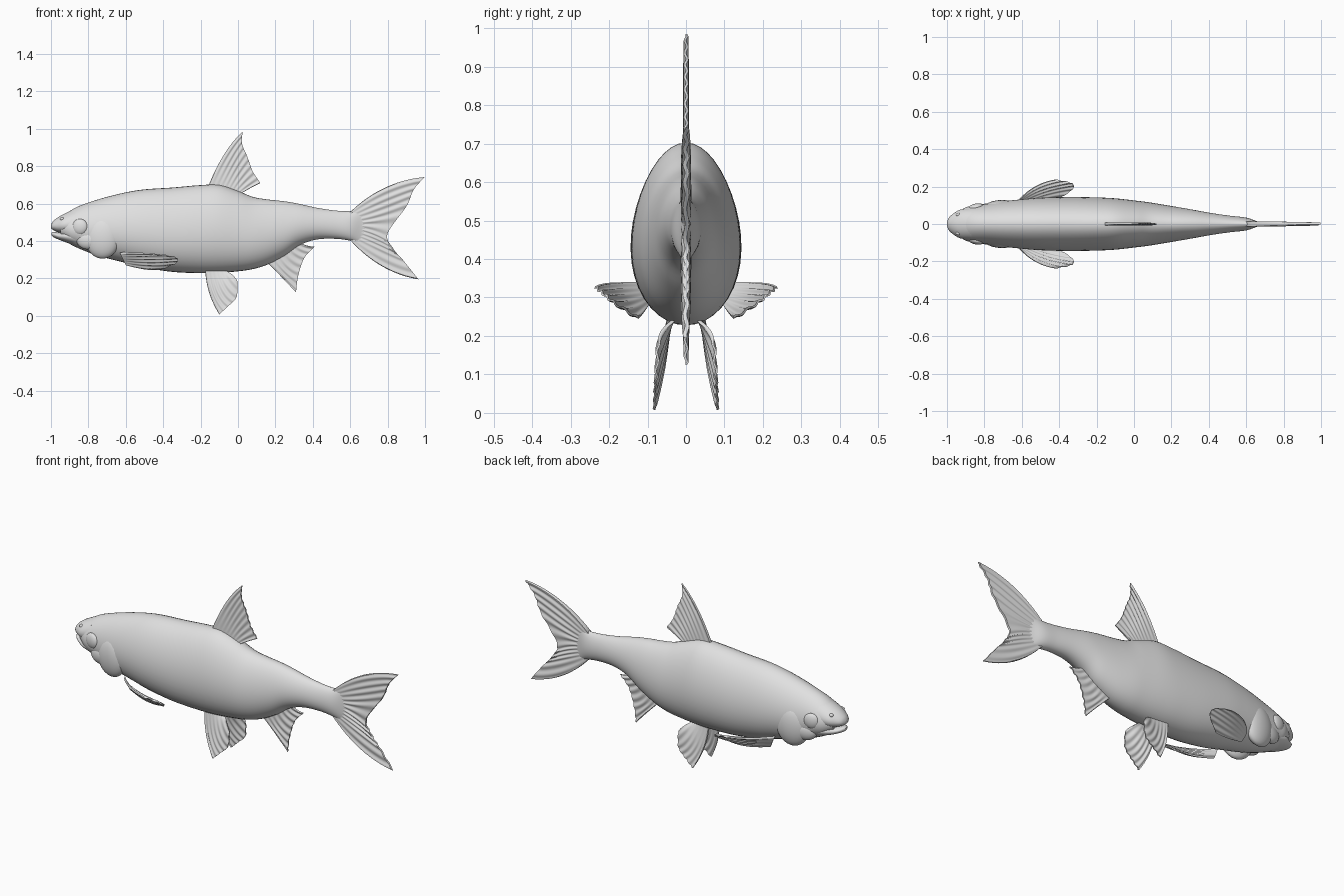
import bpy, bmesh, math
from mathutils import Vector, Matrix

if "Cube" in bpy.data.objects:
    bpy.data.objects.remove(bpy.data.objects["Cube"])

GREY = bpy.data.materials.new("plain grey")
GREY.diffuse_color = (0.75, 0.75, 0.75, 1)
GREY.use_nodes = True
GREY.node_tree.nodes["Principled BSDF"].inputs["Base Color"].default_value = GREY.diffuse_color


def spline(pts, t):
    """Smooth curve through the points, t from 0 to 1."""
    n = len(pts) - 1
    s = min(max(t, 0), 1) * n
    i = min(int(s), n - 1)
    f = s - i
    p = [Vector(pts[k]) for k in (max(i - 1, 0), i, i + 1, min(i + 2, n))]
    return 0.5 * (2 * p[1] + (p[2] - p[0]) * f
                  + (2 * p[0] - 5 * p[1] + 4 * p[2] - p[3]) * f ** 2
                  + (3 * p[1] - p[0] - 3 * p[2] + p[3]) * f ** 3)


def finish(name, bm, mirror=False, angle=50):
    bmesh.ops.recalc_face_normals(bm, faces=bm.faces[:])
    me = bpy.data.meshes.new(name)
    bm.to_mesh(me)
    bm.free()
    me.materials.append(GREY)
    ob = bpy.data.objects.new(name, me)
    bpy.context.collection.objects.link(ob)
    bpy.ops.object.select_all(action='DESELECT')
    ob.select_set(True)
    bpy.context.view_layer.objects.active = ob
    bpy.ops.object.shade_smooth_by_angle(angle=math.radians(angle))
    if mirror:
        m = ob.modifiers.new("other side", 'MIRROR')
        m.use_axis = (False, True, False)
        m.use_clip = False
        m.use_mirror_merge = False
    return ob


def loft(name, stations, rings, sides=40, egg=0.13):
    """Skin egg-shaped rings; each station is x, bottom, top, half width."""
    bm = bmesh.new()
    loops = []
    for k in range(rings + 1):
        x, lo, hi, w = spline([Vector(s) for s in stations], k / rings)
        loop = []
        for j in range(sides):
            a = 2 * math.pi * j / sides
            c = math.cos(a)
            loop.append(bm.verts.new((x, w * math.sin(a) * (1 - egg * c),
                                      (lo + hi) / 2 + (hi - lo) / 2 * c)))
        loops.append(loop)
    for a, b in zip(loops, loops[1:]):
        for j in range(sides):
            k = (j + 1) % sides
            bm.faces.new((a[j], a[k], b[k], b[j]))
    bm.faces.new(loops[0])
    bm.faces.new(loops[-1])
    return finish(name, bm)


def fin(name, base, mid, tip, normal=(0, 1, 0), thick=0.008, rays=9,
        mirror=False, nu=54, nv=12):
    """Thin rippled sheet spread from a base curve, past a middle, to a tip curve."""
    def v3(p):
        return Vector(p) if len(p) == 3 else Vector((p[0], 0, p[1]))
    base, mid, tip = ([v3(p) for p in c] for c in (base, mid, tip))
    nrm = Vector(normal).normalized()
    bm = bmesh.new()
    sheets = ([], [])
    for i in range(nu + 1):
        u = i / nu
        a, b, c = spline(base, u), spline(mid, u), spline(tip, u)
        for s in sheets:
            s.append([])
        for j in range(nv + 1):
            v = j / nv
            p = (a * (1 - v) * (1 - 2 * v) + b * 4 * v * (1 - v)
                 + c * v * (2 * v - 1))
            edge = 0.45 if i in (0, nu) else 1
            h = thick * (1 - 0.6 * v) * edge
            ripple = 0.003 * math.sin(2 * math.pi * rays * u) * min(1, 2 * v)
            for s, sign in zip(sheets, (1, -1)):
                s[i].append(bm.verts.new(p + nrm * (sign * h + ripple)))
    f, k = sheets
    for i in range(nu):
        for j in range(nv):
            for s in sheets:
                bm.faces.new((s[i][j], s[i + 1][j], s[i + 1][j + 1], s[i][j + 1]))
        for j in (0, nv):
            bm.faces.new((f[i][j], f[i + 1][j], k[i + 1][j], k[i][j]))
    for j in range(nv):
        for i in (0, nu):
            bm.faces.new((f[i][j], f[i][j + 1], k[i][j + 1], k[i][j]))
    return finish(name, bm, mirror)


def blob(name, loc, size, turn=0.0):
    """Flattened sphere on both sides of the head."""
    bm = bmesh.new()
    mat = (Matrix.Translation(loc) @ Matrix.Rotation(turn, 4, 'Z')
           @ Matrix.Diagonal((*size, 1)))
    bmesh.ops.create_uvsphere(bm, u_segments=24, v_segments=16, radius=1, matrix=mat)
    return finish(name, bm, mirror=True)


# Body, from behind the mouth to the tail root
loft("body", [
    (-.95, .425, .525, .055), (-.90, .385, .56, .088), (-.85, .36, .587, .098),
    (-.78, .332, .612, .108), (-.70, .308, .636, .120), (-.60, .283, .660, .131),
    (-.50, .258, .676, .139), (-.35, .235, .686, .143), (-.20, .228, .699, .141),
    (-.10, .230, .700, .136), (0, .238, .668, .125), (.08, .250, .636, .115),
    (.16, .275, .622, .102), (.25, .322, .612, .087), (.33, .378, .598, .073),
    (.42, .408, .578, .057), (.52, .412, .563, .043), (.60, .402, .560, .034),
    (.66, .385, .575, .014), (.70, .40, .56, .004)], 90)

# Upper snout and lower jaw with the open mouth between them
loft("upper_snout", [(-1.0, .470, .486, .010), (-.99, .460, .504, .034),
                     (-.965, .448, .525, .056), (-.93, .440, .545, .076),
                     (-.87, .43, .575, .085)], 16, 28)
loft("lower_jaw", [(-.998, .432, .446, .010), (-.985, .420, .449, .030),
                   (-.955, .406, .446, .052), (-.92, .393, .455, .074),
                   (-.86, .37, .47, .085)], 16, 28, 0)

# Head details
blob("eye", (-.845, .090, .476), (.042, .019, .042), .2)
blob("gill_cover", (-.725, .084, .418), (.095, .043, .112), .14)
blob("cheek", (-.80, .080, .405), (.065, .028, .05), .18)
blob("nostril", (-.94, .050, .518), (.012, .010, .009))

# Fins on the centre line
fin("dorsal_fin",
    [(-.16, .69), (-.11, .68), (-.06, .67), (-.02, .66), (.01, .65)],
    [(-.075, .862), (-.04, .82), (-.005, .77), (.03, .72), (.065, .682)],
    [(.025, .985), (.022, .92), (.05, .85), (.08, .77), (.12, .71)])
fin("anal_fin",
    [(.15, .290), (.21, .325), (.27, .37), (.33, .395)],
    [(.232, .208), (.26, .255), (.31, .33), (.365, .377)],
    [(.31, .125), (.322, .215), (.355, .31), (.41, .37)], rays=7)
fin("tail_fin",
    [(.60, .555), (.60, .53), (.60, .505), (.60, .48), (.60, .455), (.60, .43),
     (.60, .405)],
    [(.785, .685), (.77, .61), (.735, .53), (.70, .47), (.725, .415), (.76, .35),
     (.77, .265)],
    [(.998, .742), (.94, .675), (.90, .585), (.80, .44), (.83, .36), (.885, .295),
     (.965, .195)], thick=.014, rays=12, nu=84)

# Paired fins
fin("pelvic_fin",
    [(-.175, .045, .24), (-.14, .042, .24), (-.10, .038, .24), (-.06, .032, .24)],
    [(-.153, .060, .12), (-.11, .064, .12), (-.06, .067, .15), (-.025, .062, .215)],
    [(-.10, .081, .008), (-.055, .080, .05), (-.008, .077, .10), (-.003, .072, .185)],
    thick=.007, rays=6, mirror=True, nu=40)
fin("pectoral_fin",
    [(-.63, .110, .335), (-.62, .110, .315), (-.61, .105, .295), (-.60, .10, .275)],
    [(-.535, .195, .337), (-.50, .180, .312), (-.48, .155, .280), (-.50, .118, .250)],
    [(-.42, .236, .328), (-.335, .218, .312), (-.33, .185, .285), (-.42, .125, .247)],
    normal=(.1, .6, -.75), thick=.007, rays=6, mirror=True, nu=40)
